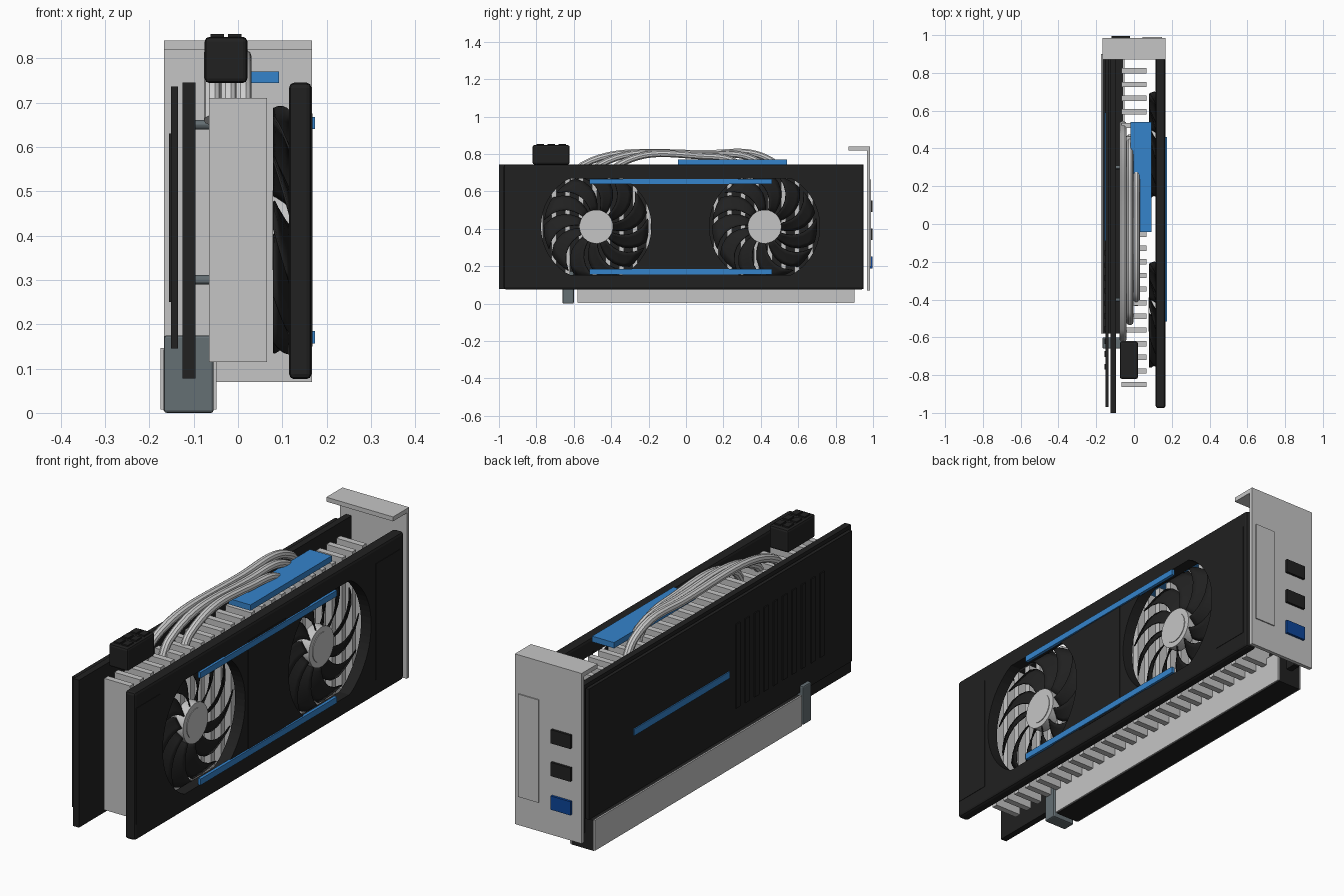
import bpy, bmesh, math
from mathutils import Vector

if "Cube" in bpy.data.objects:
    bpy.data.objects.remove(bpy.data.objects["Cube"])


def material(name, rgb):
    m = bpy.data.materials.new(name)
    m.use_nodes = True
    m.diffuse_color = (*rgb, 1)
    m.node_tree.nodes["Principled BSDF"].inputs["Base Color"].default_value = (*rgb, 1)
    return m


BLACK = material("black plastic", (0.015, 0.015, 0.015))
METAL = material("light metal", (0.56, 0.56, 0.56))
PIPE = material("pale pipe metal", (0.62, 0.62, 0.62))
BLUE = material("bright blue", (0.035, 0.23, 0.60))
PORT_BLUE = material("deep blue", (0.004, 0.06, 0.32))
SLATE = material("slate grey", (0.13, 0.16, 0.175))


def finish(name, bm, mat, smooth=False):
    bmesh.ops.recalc_face_normals(bm, faces=bm.faces)
    me = bpy.data.meshes.new(name)
    bm.to_mesh(me)
    bm.free()
    ob = bpy.data.objects.new(name, me)
    bpy.context.collection.objects.link(ob)
    me.materials.append(mat)
    if smooth:
        activate(ob)
        bpy.ops.object.shade_smooth_by_angle()
    return ob


def activate(ob):
    bpy.ops.object.select_all(action='DESELECT')
    ob.select_set(True)
    bpy.context.view_layer.objects.active = ob


def add_box(bm, x, y, z):
    vs = bmesh.ops.create_cube(bm, size=1)["verts"]
    for v in vs:
        v.co = [lo + (c + 0.5) * (hi - lo) for c, (lo, hi) in zip(v.co, (x, y, z))]


def box(name, x, y, z, mat, bevel=0):
    bm = bmesh.new()
    add_box(bm, x, y, z)
    if bevel:
        bmesh.ops.bevel(bm, geom=bm.edges[:], offset=bevel, segments=2,
                        affect='EDGES', profile=0.5)
    return finish(name, bm, mat)


def prism(name, outline, x0, x1, mat, smooth=False):
    """Extrude a (y, z) outline along x."""
    bm = bmesh.new()
    face = bm.faces.new([bm.verts.new((x0, y, z)) for y, z in outline])
    ext = bmesh.ops.extrude_face_region(bm, geom=[face])["geom"]
    for v in ext:
        if isinstance(v, bmesh.types.BMVert):
            v.co.x = x1
    return finish(name, bm, mat, smooth)


def circle(y, z, r, n=40, clamp=1):
    ring = [(r * math.cos(math.tau * i / n), r * math.sin(math.tau * i / n)) for i in range(n)]
    return [(y + a, z + max(-clamp, min(clamp, b))) for a, b in ring]


# Circuit board, backplate and its raised details
box("circuit_board", (-0.125, -0.096), (-1, 0.95), (0.078, 0.745), BLACK)
box("backplate", (-0.151, -0.135), (-0.97, 0.91), (0.145, 0.736), BLACK)
box("backplate_stripe", (-0.156, -0.150), (-0.09, 0.59), (0.405, 0.435), BLUE)
bm = bmesh.new()
for i in range(10):
    y = -0.77 + i * 0.067
    add_box(bm, (-0.156, -0.150), (y, y + 0.03), (0.25, 0.63))
finish("backplate_ribs", bm, BLACK)
for y in (-0.4, 0.3):
    for z in (0.3, 0.65):
        prism("standoff", circle(y, z, 0.011, 12), -0.098, -0.06, SLATE, True)

# Heatsink fin stack
bm = bmesh.new()
for i in range(24):
    y = -0.85 + i * 0.0722
    add_box(bm, (-0.065, 0.065), (y - 0.014, y + 0.014), (0.115, 0.71))
finish("heatsink_fins", bm, METAL)

# Heat pipes arching over the fins
for x, y0, y1, top in ((-0.058, -0.61, 0.53, 0.803), (-0.022, -0.52, 0.46, 0.797),
                       (0.012, -0.42, 0.35, 0.788)):
    cu = bpy.data.curves.new("heat_pipe", 'CURVE')
    cu.dimensions = '3D'
    cu.bevel_depth = 0.019
    cu.bevel_resolution = 3
    cu.use_fill_caps = True
    sp = cu.splines.new('BEZIER')
    path = [(y0, 0.66), (y0 + 0.06, 0.742), (0.1, top), (y1 - 0.08, top - 0.035), (y1, 0.66)]
    sp.bezier_points.add(len(path) - 1)
    for p, (y, z) in zip(sp.bezier_points, path):
        p.co = (x, y, z)
        p.handle_left_type = p.handle_right_type = 'AUTO'
    ob = bpy.data.objects.new("heat_pipe", cu)
    bpy.context.collection.objects.link(ob)
    cu.materials.append(PIPE)
    activate(ob)
    bpy.ops.object.convert(target='MESH')
    bpy.ops.object.shade_smooth_by_angle()

box("top_plate", (-0.018, 0.092), (-0.042, 0.54), (0.744, 0.77), BLUE)

# Fan shroud with two flattened round openings
FANS = (-0.48, 0.42)
FAN_Z = 0.412
shroud = box("shroud", (0.115, 0.166), (-0.975, 0.95), (0.076, 0.745), BLACK, 0.012)
for y in FANS:
    cutter = prism("opening_cutter", circle(y, FAN_Z, 0.295, 64, 0.258), 0.05, 0.25, BLACK)
    cutter.hide_render = True
    mod = shroud.modifiers.new("opening", 'BOOLEAN')
    mod.object = cutter
    mod.operation = 'DIFFERENCE'
    mod.solver = 'EXACT'
    activate(shroud)
    bpy.ops.object.modifier_apply(modifier=mod.name)
    bpy.data.objects.remove(cutter)

# Shroud trim: thin panels and blue strips
for y in ((-0.965, -0.795), (-0.165, 0.105), (0.745, 0.925)):
    box("shroud_panel", (0.160, 0.168), y, (0.15, 0.675), BLACK)
for z in ((0.157, 0.185), (0.640, 0.667)):
    box("shroud_strip", (0.160, 0.174), (-0.515, 0.46), z, BLUE)

# Fans: hub, cap and curved pitched blades
BLADES, RINGS, CHORD = 11, 6, 4
for fy in FANS:
    prism("fan_hub", circle(fy, FAN_Z, 0.09), 0.078, 0.124, METAL, True)
    prism("fan_hub_cap", circle(fy, FAN_Z, 0.066), 0.12, 0.127, METAL, True)
    bm = bmesh.new()
    for b in range(BLADES):
        grid = []
        for i in range(RINGS + 1):
            t = i / RINGS
            r = 0.08 + 0.2 * t
            mid = math.tau * b / BLADES + 0.5 * t * t
            row = []
            for j in range(CHORD + 1):
                s = j / CHORD - 0.5
                a = mid + s * (0.40 + 0.06 * t)
                x = 0.099 + s * 0.036
                row.append(bm.verts.new((x, fy + r * math.cos(a), FAN_Z + r * math.sin(a))))
            grid.append(row)
        for i in range(RINGS):
            for j in range(CHORD):
                bm.faces.new((grid[i][j], grid[i + 1][j], grid[i + 1][j + 1], grid[i][j + 1]))
    blades = finish("fan_blades", bm, BLACK, True)
    mod = blades.modifiers.new("thickness", 'SOLIDIFY')
    mod.thickness = 0.005
    mod.offset = 0
    activate(blades)
    bpy.ops.object.modifier_apply(modifier=mod.name)

# Power connector with a grid of sockets
box("power_connector", (-0.075, 0.021), (-0.82, -0.622), (0.744, 0.848), BLACK, 0.01)
bm = bmesh.new()
for x in (-0.047, -0.007):
    for i in range(3):
        y = -0.78 + i * 0.059
        add_box(bm, (x - 0.015, x + 0.015), (y - 0.02, y + 0.02), (0.84, 0.854))
finish("connector_sockets", bm, BLACK)

# Mounting bracket, vent panel and ports
box("bracket", (-0.167, 0.167), (0.968, 0.985), (0.07, 0.84), METAL)
box("bracket_flange", (-0.167, 0.167), (0.87, 0.985), (0.82, 0.84), METAL)
box("bracket_panel", (0.045, 0.147), (0.98, 0.99), (0.20, 0.665), METAL)
for z, mat in ((0.22, PORT_BLUE), (0.372, BLACK), (0.52, BLACK)):
    box("port", (-0.118, -0.02), (0.98, 0.996), (z - 0.031, z + 0.031), mat)

# Board slot with metal side plates and an end latch
box("slot_core", (-0.168, -0.056), (-0.58, 0.90), (0.005, 0.143), BLACK)
for x in ((-0.175, -0.167), (-0.057, -0.049)):
    box("slot_side", x, (-0.58, 0.90), (0.008, 0.146), METAL)
box("slot_latch", (-0.167, -0.055), (-0.66, -0.60), (0, 0.175), SLATE, 0.006)
